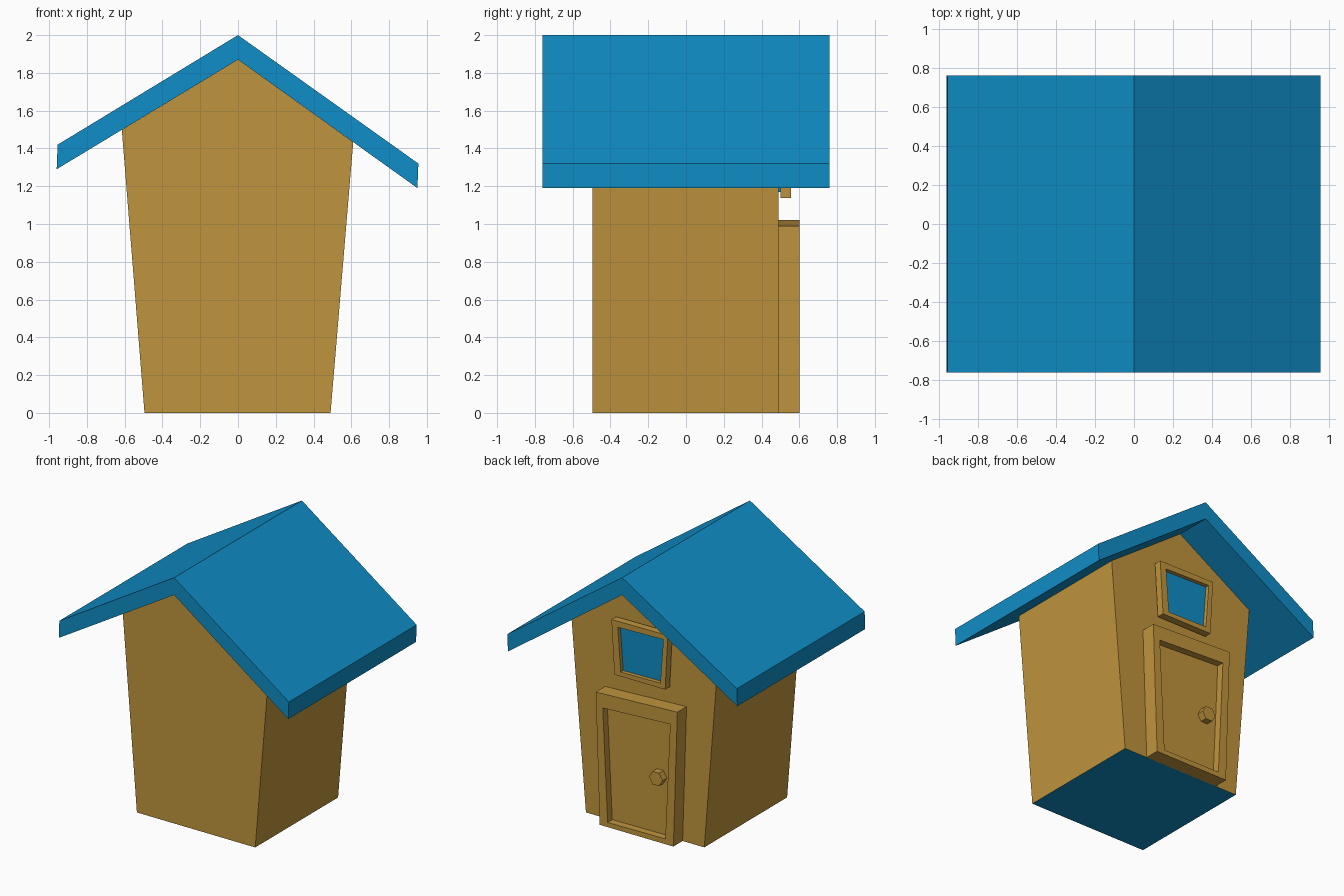
import bpy, bmesh, math
from mathutils import Matrix

cube = bpy.data.objects.get("Cube")
if cube:
    bpy.data.objects.remove(cube, do_unlink=True)


def material(name, colour):
    mat = bpy.data.materials.new(name)
    mat.use_nodes = True
    mat.diffuse_color = colour
    mat.node_tree.nodes["Principled BSDF"].inputs["Base Color"].default_value = colour
    return mat


TAN = material("tan wood", (0.53, 0.30, 0.048, 1))
BLUE = material("blue paint", (0.005, 0.27, 0.57, 1))


def finish(bm, name, *mats):
    bmesh.ops.recalc_face_normals(bm, faces=bm.faces)
    mesh = bpy.data.meshes.new(name)
    bm.to_mesh(mesh)
    bm.free()
    for mat in mats:
        mesh.materials.append(mat)
    obj = bpy.data.objects.new(name, mesh)
    bpy.context.collection.objects.link(obj)
    return obj


def ring(bm, profile, y):
    return [bm.verts.new((x, y, z)) for x, z in profile]


def bridge(bm, a, b):
    for i in range(len(a)):
        j = (i + 1) % len(a)
        bm.faces.new((a[i], a[j], b[j], b[i]))


def prism(name, profile, y0, y1, *mats):
    """Extrude an x-z outline along y."""
    bm = bmesh.new()
    a, b = ring(bm, profile, y0), ring(bm, profile, y1)
    bridge(bm, a, b)
    bm.faces.new(a)
    bm.faces.new(b)
    return finish(bm, name, *mats)


def frame(name, outer, inner, y0, y1, mat):
    """Extrude the border between two x-z outlines along y."""
    bm = bmesh.new()
    loops = [ring(bm, p, y) for p, y in
             ((outer, y0), (outer, y1), (inner, y1), (inner, y0))]
    for i in range(4):
        bridge(bm, loops[i], loops[(i + 1) % 4])
    return finish(bm, name, mat)


# Flared walls with a blue floor underneath
walls = prism("walls", [(-0.495, 0), (0.49, 0), (0.61, 1.433), (0, 1.87), (-0.615, 1.498)],
              -0.495, 0.49, TAN, BLUE)
for face in walls.data.polygons:
    if face.normal.z < -0.9:
        face.material_index = 1

# Lopsided gable roof
prism("roof", [(-0.955, 1.42), (0, 2), (0.955, 1.32), (0.95, 1.19), (0, 1.87), (-0.96, 1.29)],
      -0.76, 0.76, BLUE)

# Door on the back wall
opening = [(0.232, 0.035), (-0.248, 0.04), (-0.288, 0.913), (0.273, 0.885)]
frame("door_frame", [(0.298, 0), (-0.315, 0), (-0.348, 1.02), (0.331, 0.99)],
      opening, 0.485, 0.6, TAN)
prism("door_panel", opening, 0.485, 0.545, TAN)

# Six-sided door knob
bm = bmesh.new()
bmesh.ops.create_cone(bm, cap_ends=True, segments=6, radius1=0.056, radius2=0.056, depth=0.055,
                      matrix=Matrix.Translation((-0.167, 0.57, 0.47))
                      @ Matrix.Rotation(math.radians(90), 4, "X")
                      @ Matrix.Rotation(math.radians(30), 4, "Z"))
finish(bm, "door_knob", TAN)

# Window above the door
opening = [(0.155, 1.17), (-0.175, 1.175), (-0.2, 1.51), (0.18, 1.5)]
frame("window_frame", [(0.207, 1.137), (-0.215, 1.137), (-0.237, 1.55), (0.232, 1.545)],
      opening, 0.5, 0.555, TAN)
prism("window_pane", opening, 0.485, 0.525, BLUE)
